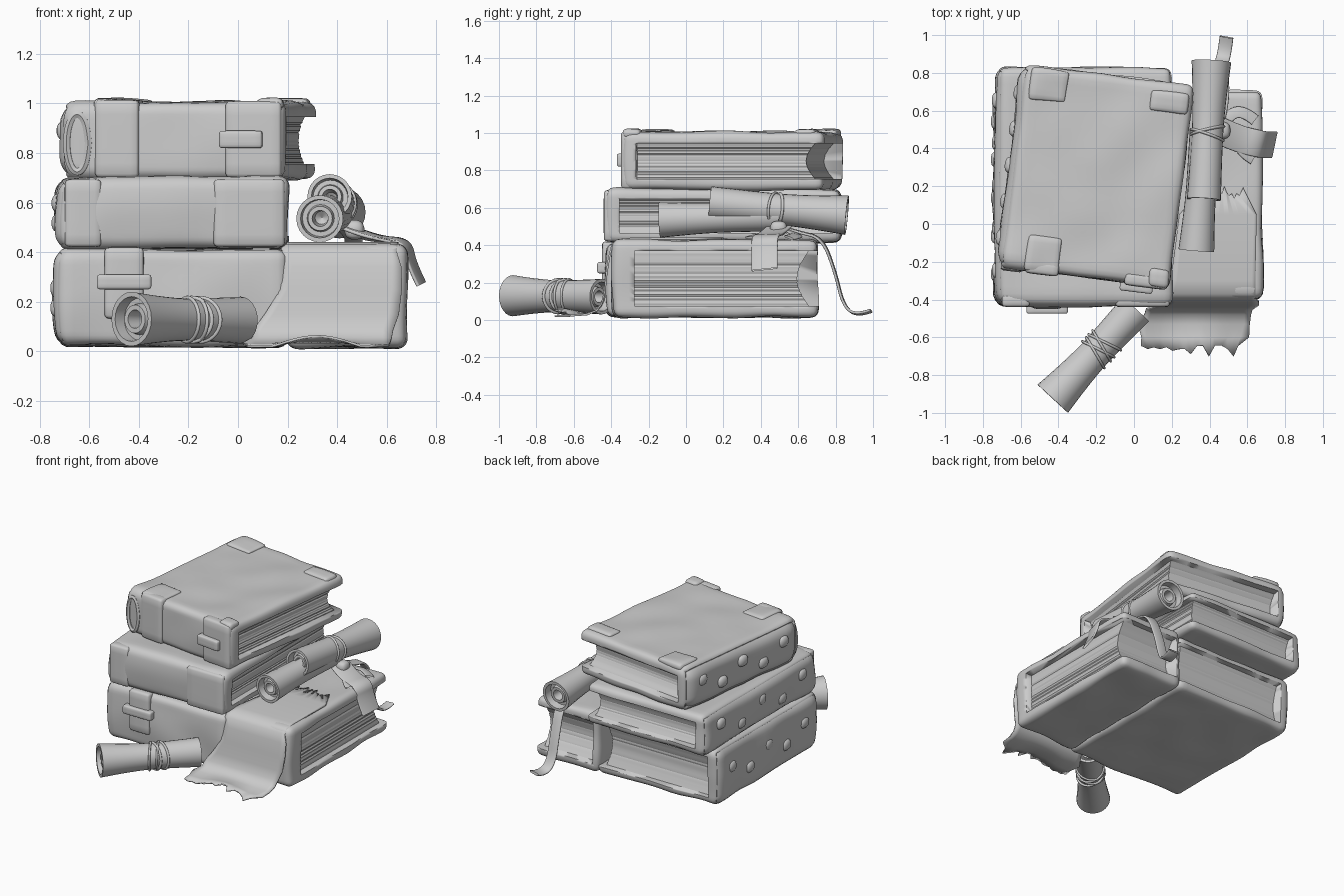
import bpy, bmesh, math, random
from mathutils import Vector, Matrix, noise

random.seed(4)
cube = bpy.data.objects.get("Cube")
if cube:
    bpy.data.objects.remove(cube)

grey = bpy.data.materials.new("plain grey")
grey.use_nodes = True
tone = (0.6, 0.6, 0.6, 1)
grey.diffuse_color = tone
grey.node_tree.nodes["Principled BSDF"].inputs["Base Color"].default_value = tone


def activate(ob):
    bpy.ops.object.select_all(action='DESELECT')
    ob.select_set(True)
    bpy.context.view_layer.objects.active = ob


def finish(name, bm, matrix=Matrix(), angle=35):
    bmesh.ops.recalc_face_normals(bm, faces=bm.faces)
    me = bpy.data.meshes.new(name)
    bm.to_mesh(me)
    bm.free()
    me.materials.append(grey)
    ob = bpy.data.objects.new(name, me)
    bpy.context.collection.objects.link(ob)
    ob.matrix_world = matrix
    activate(ob)
    bpy.ops.object.shade_smooth_by_angle(angle=math.radians(angle))
    return ob


def rounded(name, lo, hi, r, matrix=Matrix(), cuts=6, wobble=0.0, bulge=0.0, spine=0.0):
    """Box with rounded edges, optional worn surface and swollen, softer spine."""
    lo, hi = Vector(lo), Vector(hi)
    mid, half = (lo + hi) / 2, (hi - lo) / 2
    bm = bmesh.new()
    bmesh.ops.create_cube(bm, size=2)
    bmesh.ops.subdivide_edges(bm, edges=bm.edges, cuts=cuts, use_grid_fill=True)
    for v in bm.verts:
        p = Vector(math.sin(c * math.pi / 2) * h for c, h in zip(v.co, half))
        rr = min(r * (1 + spine * max(0, -v.co.x) ** 3), *half)
        q = Vector(max(rr - h, min(h - rr, c)) for c, h in zip(p, half))
        d = (p - q).normalized()
        p = q + d * rr
        swell = bulge * (1 - (p.z / half.z) ** 2)
        p.x += min(d.x, 0) * swell
        p.y += min(d.y, 0) * swell
        v.co = p + mid + d * noise.noise((p + mid) * 4) * wobble
    return finish(name, bm, matrix)


def pages(name, lo, hi, matrix, hollow_x, hollow_y, layers=26):
    """Stack of leaves with a finely ridged, hollowed fore edge."""
    bm = bmesh.new()
    rings = []
    for i in range(layers + 1):
        t = i / layers
        dip = math.sin(math.pi * t)
        ridge = 0.006 * (i % 2) * random.random()
        x = hi[0] - hollow_x * dip - ridge
        y = hi[1] - hollow_y * dip - ridge * 0.5
        z = lo[2] + (hi[2] - lo[2]) * t
        rings.append([bm.verts.new(c) for c in
                      ((lo[0], lo[1], z), (x, lo[1], z), (x, y, z), (lo[0], y, z))])
    for a, b in zip(rings, rings[1:]):
        for k in range(4):
            bm.faces.new((a[k], a[k - 1], b[k - 1], b[k]))
    bm.faces.new(rings[0])
    bm.faces.new(rings[-1])
    finish(name, bm, matrix, 20)


def book(name, lo, hi, matrix=Matrix(), hollow_x=0.02, hollow_y=0.04, board=0.05,
         wall=(0.07, 0.065), spine=0.5):
    """Leather cover closed on two sides, open to the pages on the others."""
    cover = rounded(name + "_cover", lo, hi, 0.04, matrix, 22, 0.014, 0.012, spine)
    a = (lo[0] + wall[0], lo[1] + wall[1], lo[2] + board)
    b = (hi[0] + 0.3, hi[1] + 0.3, hi[2] - board)
    cutter = rounded(name + "_cutter", a, b, 0.001, matrix, 1)
    cutter.hide_render = True
    activate(cover)
    mod = cover.modifiers.new("opening", 'BOOLEAN')
    mod.operation, mod.object, mod.solver = 'DIFFERENCE', cutter, 'EXACT'
    bpy.ops.object.modifier_apply(modifier=mod.name)
    bpy.data.objects.remove(cutter)
    pages(name + "_pages", (a[0] - 0.02, a[1] - 0.02, a[2] - 0.01),
          (hi[0] - 0.04, hi[1] - 0.04, b[2] + 0.01), matrix, hollow_x, hollow_y)


def spine_knobs(name, lo, hi, matrix=Matrix()):
    """Worn lumps along the spine side."""
    for i in range(5):
        y = lo[1] + (hi[1] - lo[1]) * (0.14 + 0.18 * i)
        z = (lo[2] + hi[2]) / 2 + 0.04 * (-1) ** i
        rounded(f"{name}_stud_{i}", (lo[0] - 0.028, y - 0.045, z - 0.04),
                (lo[0] + 0.04, y + 0.045, z + 0.04), 0.04, matrix)


def strap(name, x0, x1, y, z0, z1, matrix=Matrix()):
    rounded(name, (x0, y - 0.02, z0), (x1, y + 0.05, z1), 0.022, matrix)


def ribbon(name, points, width, thick, closed=False, tilt=0.0):
    cu = bpy.data.curves.new(name, 'CURVE')
    cu.dimensions = '3D'
    cu.extrude, cu.bevel_depth, cu.bevel_resolution = width, thick, 1
    sp = cu.splines.new('NURBS')
    sp.points.add(len(points) - 1)
    for p, c in zip(sp.points, points):
        p.co = (*c, 1)
        p.tilt = tilt
    sp.order_u, sp.use_endpoint_u, sp.use_cyclic_u = 3, True, closed
    cu.materials.append(grey)
    ob = bpy.data.objects.new(name, cu)
    bpy.context.collection.objects.link(ob)
    activate(ob)
    bpy.ops.object.convert(target='MESH')
    bpy.ops.object.shade_smooth_by_angle(angle=math.radians(50))


def scroll(name, start, end, r0, waist, r1, sides=24):
    """Rolled parchment: flared outside, stepped rolled ends."""
    start, end = Vector(start), Vector(end)
    axis = end - start
    length = axis.length
    steps = ((0.0, 0.12), (0.28, 0.1), (0.34, 0.02), (0.52, 0.02), (0.58, 0.05), (0.78, 0.05), (0.82, 0))
    prof = [(r0 * k, d) for k, d in steps] + [(r0, 0)]
    for i in range(1, 10):
        t = i / 10
        flare = abs(2 * t - 1) ** 1.5
        prof.append((waist + ((r0 if t < 0.5 else r1) - waist) * flare, t * length))
    prof += [(r1, length)] + [(r1 * k, length - d) for k, d in reversed(steps)]
    bm = bmesh.new()
    rings = []
    for r, d in prof:
        rings.append([bm.verts.new((max(r, 0.0005) * math.cos(a), max(r, 0.0005) * math.sin(a), d))
                      for a in (2 * math.pi * k / sides for k in range(sides))])
    for a, b in zip(rings, rings[1:]):
        for k in range(sides):
            bm.faces.new((a[k - 1], a[k], b[k], b[k - 1]))
    m = Matrix.Translation(start) @ axis.to_track_quat('Z', 'Y').to_matrix().to_4x4()
    finish(name, bm, m)
    return m, length


def ties(name, m, at, r, count):
    """Slanted cords wound round a scroll."""
    for i in range(count):
        slant = 0.3 * (-1) ** i
        ring = [m @ Vector((r * math.cos(a), r * math.sin(a), at + 0.025 * (i - 1) + slant * r * math.cos(a)))
                for a in (2 * math.pi * k / 14 for k in range(14))]
        ribbon(f"{name}_{i}", ring, 0.003, 0.007, True)


# Lower pair of books
low = ((-0.73, -0.42, 0.02), (0.2, 0.7, 0.41))
book("lower_book", *low)
spine_knobs("lower_book", *low)
strap("lower_strap", -0.54, -0.38, -0.43, 0.13, 0.42)
rounded("lower_buckle", (-0.57, -0.475, 0.25), (-0.35, -0.42, 0.31), 0.012)
book("side_book", (0.2, -0.385, 0.015), (0.68, 0.705, 0.43), hollow_y=0.07, hollow_x=0.0,
     board=0.06, wall=(0.03, 0.11), spine=0)

# Middle book with raised bands
mid = ((-0.725, -0.42, 0.415), (0.2, 0.83, 0.7))
book("middle_book", *mid)
spine_knobs("middle_book", *mid)
strap("middle_band_left", -0.7, -0.55, -0.42, 0.42, 0.695)
strap("middle_band_right", -0.1, 0.19, -0.42, 0.42, 0.695)

# Top book, turned a little
turn = Matrix.Translation((-0.205, 0.255, 0)) @ Matrix.Rotation(math.radians(-7), 4, 'Z')
top = ((-0.455, -0.535, 0.695), (0.46, 0.54, 1.005))
book("top_book", *top, turn, board=0.06, hollow_y=0.06, spine=1.2)
spine_knobs("top_book", *top, turn)
strap("top_strap_left", -0.31, -0.13, -0.535, 0.7, 1.015, turn)
strap("top_strap_right", 0.22, 0.45, -0.535, 0.7, 1.01, turn)
rounded("top_clasp", (0.2, -0.585, 0.82), (0.375, -0.52, 0.89), 0.012, turn)
loop = [turn @ Vector((-0.38 + 0.045 * math.cos(a), -0.54, 0.84 + 0.12 * math.sin(a)))
        for a in (2 * math.pi * k / 12 for k in range(12))]
ribbon("spine_loop", loop, 0.0, 0.016, True)
plates = ((-0.31, -0.54, 0.18, 0.19), (-0.4, 0.36, 0.2, 0.17),
          (0.24, 0.38, 0.2, 0.11), (0.35, -0.54, 0.1, 0.09))
for i, (x, y, w, d) in enumerate(plates):
    rounded(f"corner_plate_{i}", (x, y, 0.975), (x + w, y + d, 1.018), 0.02, turn, wobble=0.02)

# Loose parchment draped over the side book, torn at both ends
drape = ((0.17, 0.44, 0.36, 0.57), (0.05, 0.44, 0.24, 0.66), (-0.3, 0.44, 0.2, 0.65),
         (-0.37, 0.43, 0.18, 0.65), (-0.4, 0.4, 0.17, 0.65), (-0.415, 0.34, 0.19, 0.65),
         (-0.43, 0.25, 0.17, 0.65), (-0.44, 0.15, 0.11, 0.64), (-0.455, 0.09, 0.06, 0.62),
         (-0.48, 0.055, 0.05, 0.62), (-0.53, 0.035, 0.03, 0.62), (-0.6, 0.03, 0.03, 0.6),
         (-0.67, 0.025, 0.04, 0.56))
bm = bmesh.new()
cols = 16
rows = []
for y, z, xl, xr in drape:
    row = []
    for j in range(cols + 1):
        x = xl + (xr - xl) * j / cols
        torn = random.uniform(-0.035, 0.03) if y in (drape[0][0], drape[-1][0]) else 0
        curl = 0.04 * max(0, -y - 0.5) / 0.17 * max(0, math.cos((x - 0.32) * 9))
        frayed = random.uniform(-0.012, 0.012) if j in (0, cols) else 0
        row.append(bm.verts.new((x + frayed, y + torn, z + curl)))
    rows.append(row)
for a, b in zip(rows, rows[1:]):
    for j in range(cols):
        bm.faces.new((a[j], a[j + 1], b[j + 1], b[j]))
sheet = finish("draped_parchment", bm, angle=60)
sheet.modifiers.new("thickness", 'SOLIDIFY').thickness = 0.01

# Scrolls and their cords
m, n = scroll("floor_scroll", (-0.43, -0.925, 0.13), (0.01, -0.45, 0.125), 0.11, 0.085, 0.095)
ties("floor_scroll_cord", m, n * 0.55, 0.089, 4)
scroll("inner_scroll", (0.33, -0.14, 0.535), (0.38, 0.5, 0.56), 0.095, 0.08, 0.085)
m, n = scroll("outer_scroll", (0.37, 0.13, 0.625), (0.41, 0.86, 0.56), 0.09, 0.083, 0.105)
ties("outer_scroll_cord", m, n * 0.5, 0.085, 2)

# Ribbon knot with hanging tails
ribbon("ribbon_tail_back", ((0.43, 0.5, 0.5), (0.46, 0.6, 0.47), (0.47, 0.73, 0.44),
       (0.46, 0.8, 0.25), (0.46, 0.84, 0.08), (0.48, 0.91, 0.02), (0.49, 0.99, 0.05)), 0.03, 0.007, tilt=math.pi / 2)
ribbon("ribbon_tail_side", ((0.44, 0.5, 0.5), (0.55, 0.45, 0.455), (0.68, 0.42, 0.45),
       (0.7, 0.42, 0.35), (0.74, 0.42, 0.27)), 0.065, 0.007, tilt=math.pi / 2)
ribbon("ribbon_strip_front", ((0.45, 0.5, 0.5), (0.53, 0.45, 0.46), (0.58, 0.37, 0.45),
       (0.63, 0.34, 0.44)), 0.02, 0.006, tilt=math.pi / 2)
ribbon("ribbon_strip_back", ((0.45, 0.5, 0.5), (0.5, 0.58, 0.46), (0.58, 0.6, 0.45),
       (0.64, 0.55, 0.44)), 0.025, 0.006, tilt=math.pi / 2)
rounded("ribbon_knot", (0.43, 0.45, 0.45), (0.51, 0.54, 0.53), 0.035)
